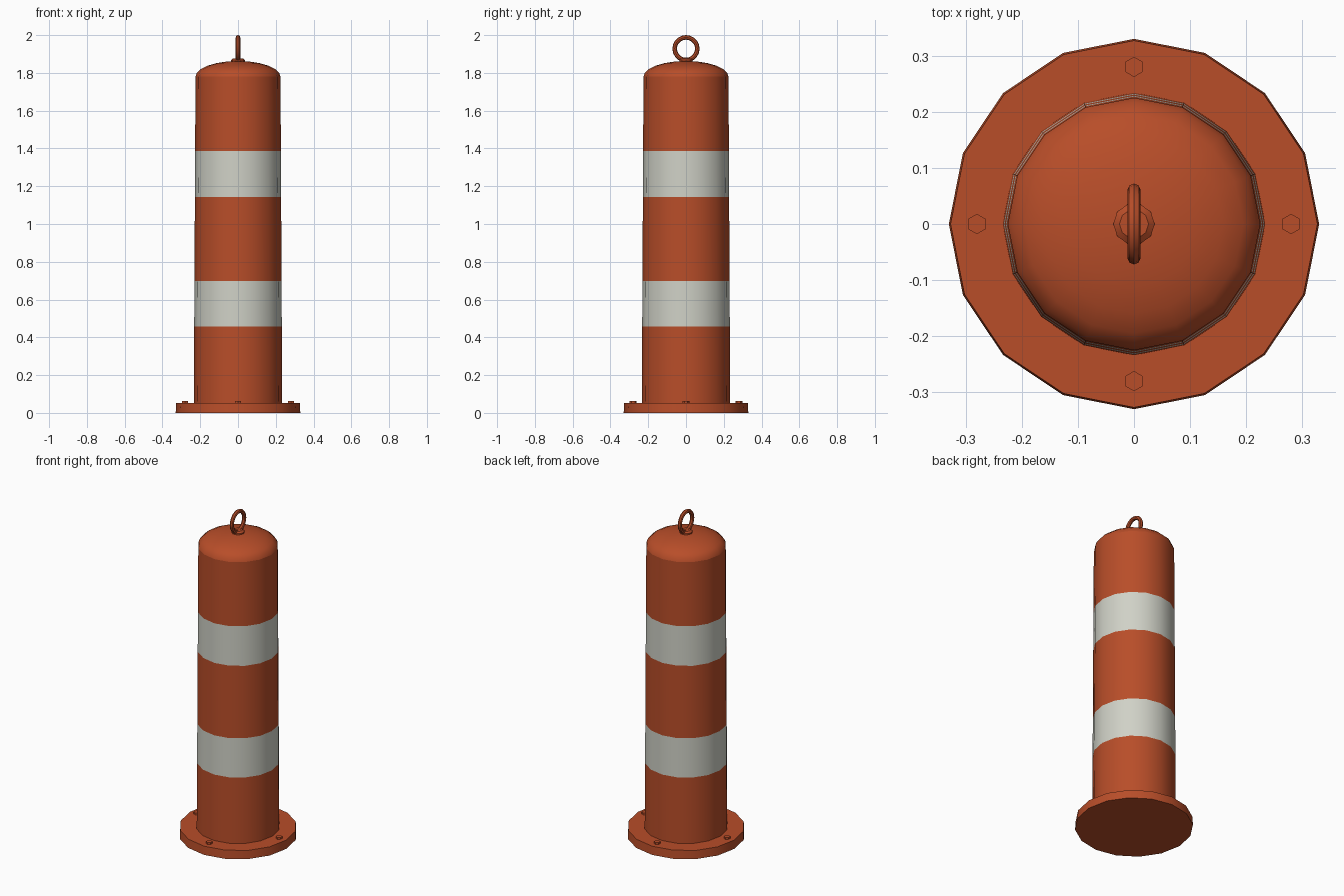
import bpy, bmesh, math
from mathutils import Matrix

if "Cube" in bpy.data.objects:
    bpy.data.objects.remove(bpy.data.objects["Cube"])


def material(name, rgb):
    m = bpy.data.materials.new(name)
    m.diffuse_color = (*rgb, 1)
    m.use_nodes = True
    m.node_tree.nodes["Principled BSDF"].inputs["Base Color"].default_value = m.diffuse_color
    return m


ORANGE = material("safety orange", (0.48, 0.075, 0.022))
GREY = material("reflective grey", (0.63, 0.64, 0.57))


def lathe(name, profile, sides, mats, rule=None, loc=(0, 0, 0), turn=0.0):
    """Revolve (radius, z) points around z, capping both ends."""
    bm = bmesh.new()
    rings = []
    for r, z in profile:
        if r == 0:
            rings.append([bm.verts.new((0, 0, z))])
        else:
            rings.append([bm.verts.new((r * math.cos(turn + math.tau * i / sides),
                                        r * math.sin(turn + math.tau * i / sides), z))
                          for i in range(sides)])
    for a, b in zip(rings, rings[1:]):
        for i in range(sides):
            j = (i + 1) % sides
            if len(b) == 1:
                bm.faces.new((a[i], a[j], b[0]))
            else:
                bm.faces.new((a[i], a[j], b[j], b[i]))
    bm.faces.new(rings[0][::-1])
    if len(rings[-1]) > 1:
        bm.faces.new(rings[-1])
    if rule:
        for f in bm.faces:
            f.material_index = rule(f.calc_center_median().z)
    return finish(name, bm, mats, loc)


def finish(name, bm, mats, loc=(0, 0, 0)):
    bmesh.ops.recalc_face_normals(bm, faces=bm.faces)
    me = bpy.data.meshes.new(name)
    bm.to_mesh(me)
    bm.free()
    for m in mats:
        me.materials.append(m)
    ob = bpy.data.objects.new(name, me)
    ob.location = loc
    bpy.context.collection.objects.link(ob)
    bpy.ops.object.select_all(action='DESELECT')
    ob.select_set(True)
    bpy.context.view_layer.objects.active = ob
    bpy.ops.object.shade_smooth_by_angle(angle=math.radians(30))
    return ob


# Base flange
lathe("base_flange", [(0.33, 0), (0.327, 0.052)], 16, [ORANGE])

# Tapered post with two reflective bands
radius = lambda z: 0.234 - 0.009 * (z - 0.05) / 1.73
levels = [0.05, 0.457, 0.698, 1.143, 1.386, 1.78]
lathe("post", [(radius(z), z) for z in levels], 16, [ORANGE, GREY],
      lambda z: int(0.457 < z < 0.698 or 1.143 < z < 1.386))

# Domed cap
dome = [(0.225 * math.cos(a), 1.78 + 0.083 * math.sin(a))
        for a in (math.pi / 2 * i / 6 for i in range(6))] + [(0, 1.863)]
lathe("dome_cap", dome, 16, [ORANGE])

# Boss under the lifting eye
lathe("eye_boss", [(0.037, 1.85), (0.037, 1.868), (0.026, 1.877)], 10, [ORANGE])

# Lifting eye: ring standing in the y-z plane
bm = bmesh.new()
N, M, R, r = 20, 8, 0.06, 0.012
grid = [[bm.verts.new((r * math.sin(math.tau * j / M),
                       (R + r * math.cos(math.tau * j / M)) * math.cos(math.tau * i / N),
                       (R + r * math.cos(math.tau * j / M)) * math.sin(math.tau * i / N)))
         for j in range(M)] for i in range(N)]
for i in range(N):
    for j in range(M):
        k, l = (i + 1) % N, (j + 1) % M
        bm.faces.new((grid[i][j], grid[k][j], grid[k][l], grid[i][l]))
eye = finish("lifting_eye", bm, [ORANGE], (0, 0, 1.928))
bpy.ops.object.shade_smooth()

# Four hex bolts on the flange
for i in range(4):
    a = math.pi / 2 * i
    lathe(f"bolt_{i + 1}", [(0.018, 0.045), (0.018, 0.064)], 6, [ORANGE],
          loc=(0.28 * math.cos(a), 0.28 * math.sin(a), 0), turn=math.pi / 2)
